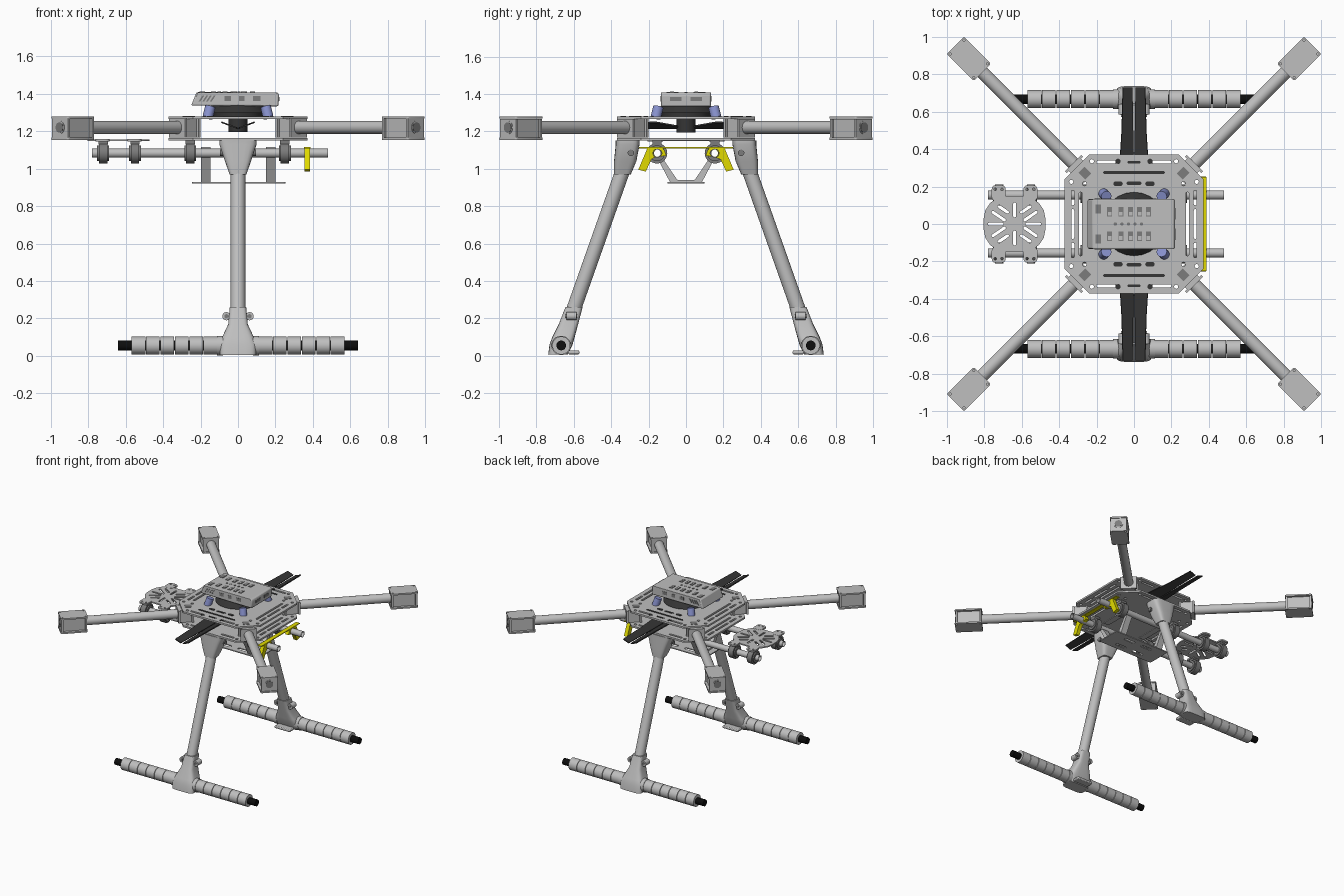
import bpy, bmesh, math
from mathutils import Matrix, Vector

if "Cube" in bpy.data.objects:
    bpy.data.objects.remove(bpy.data.objects["Cube"])


def material(name, r, g, b):
    m = bpy.data.materials.new(name)
    m.use_nodes = True
    m.diffuse_color = (r, g, b, 1)
    m.node_tree.nodes["Principled BSDF"].inputs["Base Color"].default_value = (r, g, b, 1)
    return m


GREY = material("light grey", 0.52, 0.52, 0.52)
DARK = material("dark grey", 0.2, 0.2, 0.2)
CHARCOAL = material("charcoal", 0.035, 0.035, 0.035)
BLACK = material("black", 0.004, 0.004, 0.004)
YELLOW = material("yellow", 0.75, 0.7, 0.0)
BLUE = material("soft blue", 0.25, 0.29, 0.62)
SIGNS = (-1, 1)
CORNERS = [(sx, sy) for sx in SIGNS for sy in SIGNS]
ALONG_Z = Matrix.Identity(4)
ALONG_X = Matrix(((0, 0, 1, 0), (1, 0, 0, 0), (0, 1, 0, 0), (0, 0, 0, 1)))
ALONG_Y = Matrix(((1, 0, 0, 0), (0, 0, -1, 0), (0, 1, 0, 0), (0, 0, 0, 1)))


def finish(name, bm, mat, bevel=0):
    bmesh.ops.recalc_face_normals(bm, faces=bm.faces)
    me = bpy.data.meshes.new(name)
    bm.to_mesh(me)
    bm.free()
    me.materials.append(mat)
    ob = bpy.data.objects.new(name, me)
    bpy.context.collection.objects.link(ob)
    if bevel:
        mod = ob.modifiers.new("soft edges", "BEVEL")
        mod.width, mod.segments = bevel, 2
    return ob


def box(name, size, loc, mat=GREY, turn=0, bevel=0):
    bm = bmesh.new()
    bmesh.ops.create_cube(bm, size=1)
    bm.transform(Matrix.Translation(loc) @ Matrix.Rotation(turn, 4, 'Z') @ Matrix.Diagonal((*size, 1)))
    return finish(name, bm, mat, bevel)


def skin(bm, rings):
    for a, b in zip(rings, rings[1:]):
        for i in range(len(a)):
            j = (i + 1) % len(a)
            bm.faces.new((a[i], a[j], b[j], b[i]))


def tube(name, p0, p1, r, mat=GREY, r_end=None, bore=0, n=24):
    """Round bar between two points, tapered or hollow if asked."""
    p0, p1 = Vector(p0), Vector(p1)
    axis = p1 - p0
    turn = axis.to_track_quat('Z', 'Y').to_matrix().to_4x4()
    r_end = r if r_end is None else r_end
    rows = [(r, 0), (r_end, axis.length)]
    if bore:
        rows += [(bore, axis.length), (bore, 0)]
    bm = bmesh.new()
    rings = [[bm.verts.new((q * math.cos(k * math.tau / n), q * math.sin(k * math.tau / n), h))
              for k in range(n)] for q, h in rows]
    if bore:
        rings.append(rings[0])
    else:
        bm.faces.new(rings[0])
        bm.faces.new(rings[-1])
    skin(bm, rings)
    bm.transform(Matrix.Translation(p0) @ turn)
    return finish(name, bm, mat)


def loft(name, sections, mat=GREY, n=24):
    """Rounded-rectangle sections: (z, y centre, half x, half y)."""
    bm = bmesh.new()
    rings = []
    for z, y, hx, hy in sections:
        ring = []
        for k in range(n):
            c, s = math.cos((k + .5) * math.tau / n), math.sin((k + .5) * math.tau / n)
            ring.append(bm.verts.new((hx * math.copysign(abs(c) ** .45, c),
                                      y + hy * math.copysign(abs(s) ** .45, s), z)))
        rings.append(ring)
    skin(bm, rings)
    bm.faces.new(rings[0])
    bm.faces.new(rings[-1])
    return finish(name, bm, mat)


def slot(cx, cy, hx, hy, turn=0, r=None):
    """Outline of a rounded rectangle or stadium."""
    r = min(hx, hy) if r is None else r
    pts = []
    for q, (sx, sy) in enumerate(((1, 1), (-1, 1), (-1, -1), (1, -1))):
        for k in range(5):
            a = (q + k / 4) * math.pi / 2
            x, y = sx * (hx - r) + r * math.cos(a), sy * (hy - r) + r * math.sin(a)
            pts.append((cx + x * math.cos(turn) - y * math.sin(turn),
                        cy + x * math.sin(turn) + y * math.cos(turn)))
    return pts


def plate(name, outline, holes, thick, place, mat=GREY, bevel=0):
    """Flat profile with holes, thickened, then placed by a matrix."""
    cu = bpy.data.curves.new(name, 'CURVE')
    cu.dimensions, cu.fill_mode, cu.extrude = '2D', 'BOTH', thick / 2
    for pts in [outline] + holes:
        sp = cu.splines.new('POLY')
        sp.points.add(len(pts) - 1)
        for p, (x, y) in zip(sp.points, pts):
            p.co = (x, y, 0, 1)
        sp.use_cyclic_u = True
    cu.materials.append(mat)
    ob = bpy.data.objects.new(name, cu)
    bpy.context.collection.objects.link(ob)
    me = bpy.data.meshes.new_from_object(ob.evaluated_get(bpy.context.evaluated_depsgraph_get()))
    bpy.data.objects.remove(ob)
    bm = bmesh.new()
    bm.from_mesh(me)
    bmesh.ops.remove_doubles(bm, verts=bm.verts, dist=1e-5)
    bm.transform(place)
    return finish(name, bm, mat, bevel)


def at(x, y, z, base=ALONG_Z):
    return Matrix.Translation((x, y, z)) @ base


# Central body plates with lightening slots
octagon = [(.37, -.24), (.37, .24), (.24, .37), (-.24, .37), (-.37, .24), (-.37, -.24), (-.24, -.37), (.24, -.37)]
cuts = []
for s in SIGNS:
    cuts += [slot(s * .285, 0, .008, .17), slot(s * .327, 0, .008, .08)]
    for t in SIGNS:
        cuts += [slot(s * .327, t * .14, .008, .04), slot(s * .14, t * .33, .06, .008),
                 slot(s * .335, t * .225, .011, .011), slot(s * .225, t * .335, .011, .011),
                 slot(s * .265, t * .215, .011, .011)]
plate("top_plate", octagon, cuts, .014, at(0, 0, 1.272))
plate("bottom_plate", octagon, cuts, .014, at(0, 0, 1.157))
for s in SIGNS:
    for x, y, hx, hy in ((0, .275, .165, .008), (0, .218, .04, .009), (-.085, .215, .025, .012),
                         (.085, .215, .025, .012), (0, .33, .035, .007), (-.085, .335, .014, .014),
                         (.085, .335, .014, .014)):
        plate("plate_recess", slot(x, s * y, hx, hy), [], .004, at(0, 0, 1.28), CHARCOAL)


# Arms: tube, inner clamp and motor mount, one per corner
def clamp(name, sx, sy, u0, u1, lids):
    a, mid = math.atan2(sy, sx), (u0 + u1) / 2
    place = Matrix.Rotation(a, 4, 'Z')
    half = (u1 - u0) / 2
    box(name + "_block", (2 * half - .03, .094, .1), place @ Vector((mid, 0, 1.217)), GREY, a)
    for end in SIGNS:
        box(name + "_end", (.014, .122, .1), place @ Vector((mid + end * (half - .012), 0, 1.217)), GREY, a)
    if lids:
        holes = [slot(mid + p * (half - .014), q * .052, .006, .006) for p, q in CORNERS]
        for z in (1.16, 1.274):
            plate(name + "_lid", slot(mid, 0, half, .066, 0, .012), holes, .012, place @ at(0, 0, z))


for sx, sy in CORNERS:
    d = Vector((sx, sy, 0)).normalized()
    up = Vector((0, 0, 1.22))
    tube("arm_tube", d * .35 + up, d * 1.348 + up, .035)
    tube("arm_tube_bore", d * 1.346 + up, d * 1.35 + up, .028, DARK)
    clamp("arm_clamp", sx, sy, .34, .465, False)
    clamp("motor_mount", sx, sy, 1.145, 1.35, True)
    box("corner_recess", (.05, .045, .004), (sx * .262, sy * .272, 1.28), DARK, math.atan2(sy, sx))

# Folded propeller blades and hub between the plates
for sx, sy in CORNERS:
    pts = [(.003, .03), (.04, .05), (.095, .16), (.082, .32), (.07, .5), (.064, .73), (.01, .73), (.004, .4)]
    plate("propeller_blade", [(sx * x, sy * y) for x, y in pts], [], .008,
          at(0, 0, 1.215) @ Matrix.Rotation(-sx * .36, 4, 'Y'), CHARCOAL)
tube("propeller_hub", (0, 0, 1.195), (0, 0, 1.268), .05, CHARCOAL)

# Damped controller mount
tube("damper_base", (0, 0, 1.28), (0, 0, 1.3), .13, CHARCOAL)
tube("damper_disc", (0, 0, 1.298), (0, 0, 1.34), .17, CHARCOAL, .13)
for sx, sy in CORNERS:
    tube("damper", (sx * .162, sy * .162, 1.272), (sx * .148, sy * .148, 1.33), .028, BLUE)

# Flight controller with ports
profile = [(-.25, 1.337), (-.222, 1.408), (.212, 1.408), (.22, 1.395), (.216, 1.333)]
plate("controller_box", profile, [], .265, at(0, 0, 0, ALONG_Y), GREY, .01)
for s in SIGNS:
    for x in (-.13, -.07, -.018, .03, .077):
        box("top_port", (.026, .05, .006), (x, s * .065, 1.408), DARK)
        box("top_port_pin", (.018, .02, .004), (x, s * .065 - .01, 1.411), GREY)
    box("end_port", (.03, .05, .006), (-.19, s * .08, 1.408), DARK)
    for x, w in ((-.055, .035), (.02, .03), (.1, .04)):
        box("side_port", (w, .006, .025), (x, s * .132, 1.375), DARK)
    for k in range(4):
        bar = [(-.21 + k * .02, 1.36), (-.2 + k * .02, 1.36), (-.18 + k * .02, 1.39), (-.19 + k * .02, 1.39)]
        plate("side_vent", bar, [], .004, at(0, s * .133, 0, ALONG_Y), DARK)
    box("usb_port", (.006, .06, .022), (.218, s * .055, 1.372), DARK)
for k in range(5):
    tube("status_light", (-.1 + k * .035, 0, 1.405), (-.1 + k * .035, 0, 1.411), .009, DARK, n=12)

# Landing gear on both sides
for s in SIGNS:
    loft("leg_clamp", [(1.15, s * .312, .1, .064), (1.13, s * .312, .1, .064),
                       (1.04, s * .325, .07, .06), (.97, s * .34, .045, .045)])
    tube("leg_clamp_bolt", (-.096, s * .295, 1.085), (.096, s * .295, 1.085), .017, DARK)
    tube("leg_tube", (0, s * .317, 1.05), (0, s * .63, .165), .039)
    loft("foot_fitting", [(.262, s * .598, .044, .046), (.17, s * .628, .052, .052), (.1, s * .655, .085, .06),
                          (.06, s * .668, .1, .062), (.006, s * .685, .096, .052)])
    box("foot_toe", (.14, .06, .02), (0, s * .6, .018), bevel=.006)
    for x in SIGNS:
        tube("fitting_bolt", (x * .062, s * .585, .212), (x * .062, s * .64, .212), .022)
        tube("bolt_socket", (x * .062, s * .582, .212), (x * .062, s * .643, .212), .011, DARK)
    tube("skid_core", (-.64, s * .667, .055), (.64, s * .667, .055), .026, BLACK)
    for x in SIGNS:
        tube("skid_collar", (x * .08, s * .667, .055), (x * .112, s * .667, .055), .052)
        for k in range(6):
            a = x * (.11 + k * .077)
            tube("foam_sleeve", (a, s * .667, .055), (a + x * .073, s * .667, .055), .048)

# Accessory rails with ring hangers
for s in SIGNS:
    tube("rail", (-.78, s * .155, 1.083), (.48, s * .155, 1.083), .024, bore=.02)
    for x in (-.72, -.55, -.255, .25):
        tube("rail_ring", (x - .022, s * .155, 1.083), (x + .022, s * .155, 1.083), .055, DARK, bore=.024)
        tube("rail_ring_core", (x - .032, s * .155, 1.083), (x + .032, s * .155, 1.083), .042, DARK, bore=.024)
        box("ring_foot", (.05, .05, .022), (x, s * .155, 1.139), DARK)
    # Yellow rail bracket
    hook = [(.105, 1.07), (.115, 1.1), (.13, 1.113), (.205, 1.113), (.255, .995), (.215, .985), (.185, 1.05), (.17, 1.06)]
    hook = [(s * y, z) for y, z in hook]
    plate("yellow_bracket", hook, [slot(s * .15, 1.083, .021, .021)], .03, at(.37, 0, 0, ALONG_X), YELLOW)
box("yellow_cross_strip", (.034, .5, .006), (.37, 0, 1.112), YELLOW)

# Payload deck at the rail ends
deck_cuts = [slot(0, s * .075, .008, .04) for s in SIGNS] + [slot(s * .1, 0, .042, .007) for s in SIGNS]
for sx, sy in CORNERS:
    lean = sx * sy * .6
    deck_cuts += [slot(sx * .085, sy * .042, .045, .008, lean), slot(sx * .06, sy * .078, .035, .008, lean)]
plate("payload_deck", slot(0, 0, .166, .15, 0, .125), deck_cuts, .01, at(-.638, 0, 1.152))
for sx, sy in CORNERS:
    plate("deck_tab", slot(sx * .085, sy * .165, .037, .042, 0, .02),
          [slot(sx * .085 + k * .018, sy * .185, .007, .007) for k in SIGNS], .012, at(-.638, 0, 1.152))

# Battery tray slung below the rails
plate("battery_tray", slot(0, 0, .25, .1, 0, .015),
      [slot(x, y * .05, .05, .012) for x in (-.08, .08) for y in SIGNS], .008, at(.005, 0, .924))
for x in (-.172, .175):
    for s in SIGNS:
        strut = [(s * y, z) for y, z in ((.155, 1.06), (.128, 1.06), (.05, .945), (.03, .928), (.085, .928))]
        plate("tray_hanger", strut, [], .052, at(x, 0, 0, ALONG_X))
    box("hanger_foot", (.052, .1, .014), (x, 0, .934))
    box("hanger_cross_strip", (.05, .24, .008), (x, 0, 1.112))

# Smooth round parts, keep hard edges crisp
bpy.ops.object.select_all(action='DESELECT')
for ob in bpy.context.collection.objects:
    if ob.type == 'MESH':
        ob.select_set(True)
        bpy.context.view_layer.objects.active = ob
bpy.ops.object.shade_smooth_by_angle(angle=math.radians(35))
